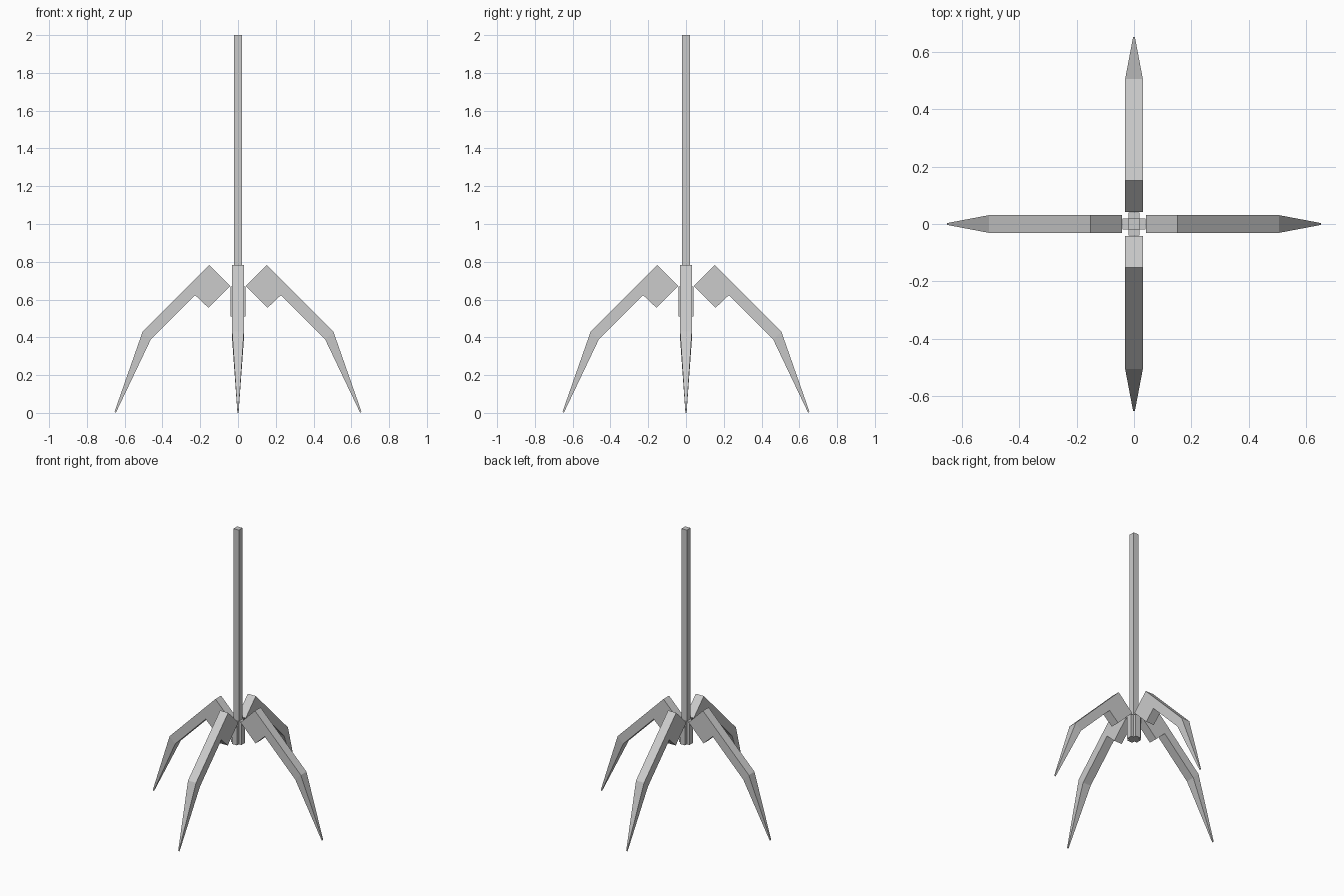
import bpy, bmesh
from math import pi
from mathutils import Matrix

if "Cube" in bpy.data.objects:
    bpy.data.objects.remove(bpy.data.objects["Cube"])


def make_object(name, bm):
    bmesh.ops.recalc_face_normals(bm, faces=bm.faces)
    mesh = bpy.data.meshes.new(name)
    bm.to_mesh(mesh)
    bm.free()
    obj = bpy.data.objects.new(name, mesh)
    bpy.context.collection.objects.link(obj)
    return obj


def add_prism(bm, outline, z0, z1):
    low = [bm.verts.new((x, y, z0)) for x, y in outline]
    high = [bm.verts.new((x, y, z1)) for x, y in outline]
    bm.faces.new(low)
    bm.faces.new(high)
    n = len(outline)
    for i in range(n):
        j = (i + 1) % n
        bm.faces.new((low[i], low[j], high[j], high[i]))


# Square pole
a, b = 0.02, 0.04
bm = bmesh.new()
add_prism(bm, [(-a, -a), (a, -a), (a, a), (-a, a)], 0.67, 2.0)
make_object("pole", bm)

# Cross-shaped hub at the foot of the pole
bm = bmesh.new()
add_prism(bm, [(a, a), (a, b), (-a, b), (-a, a), (-b, a), (-b, -a),
               (-a, -a), (-a, -b), (a, -b), (a, -a), (b, -a), (b, a)], 0.51, 0.67)
make_object("hub", bm)

# Leg side profile (distance from centre, height, half width)
W, T = 0.031, 0.003
PROFILE = [(0.505, 0.43, W), (0.152, 0.783, W), (0.041, 0.672, W), (0.157, 0.557, W),
           (0.227, 0.623, W), (0.462, 0.388, W), (0.647, 0.0, T), (0.653, 0.008, T)]


def make_leg(name, angle):
    bm = bmesh.new()
    sides = [[bm.verts.new((x, s * w, z)) for x, z, w in PROFILE] for s in (-1, 1)]
    for v in sides:
        bm.faces.new(v[:6])                      # upper arm and block
        bm.faces.new((v[0], v[5], v[6], v[7]))   # tapering claw
    l, r = sides
    n = len(PROFILE)
    for i in range(n):
        j = (i + 1) % n
        bm.faces.new((l[i], l[j], r[j], r[i]))
    bm.transform(Matrix.Rotation(angle, 4, 'Z'))
    make_object(name, bm)


# Four claw legs around the hub
for k, side in enumerate(("right", "back", "left", "front")):
    make_leg(side + "_leg", k * pi / 2)
